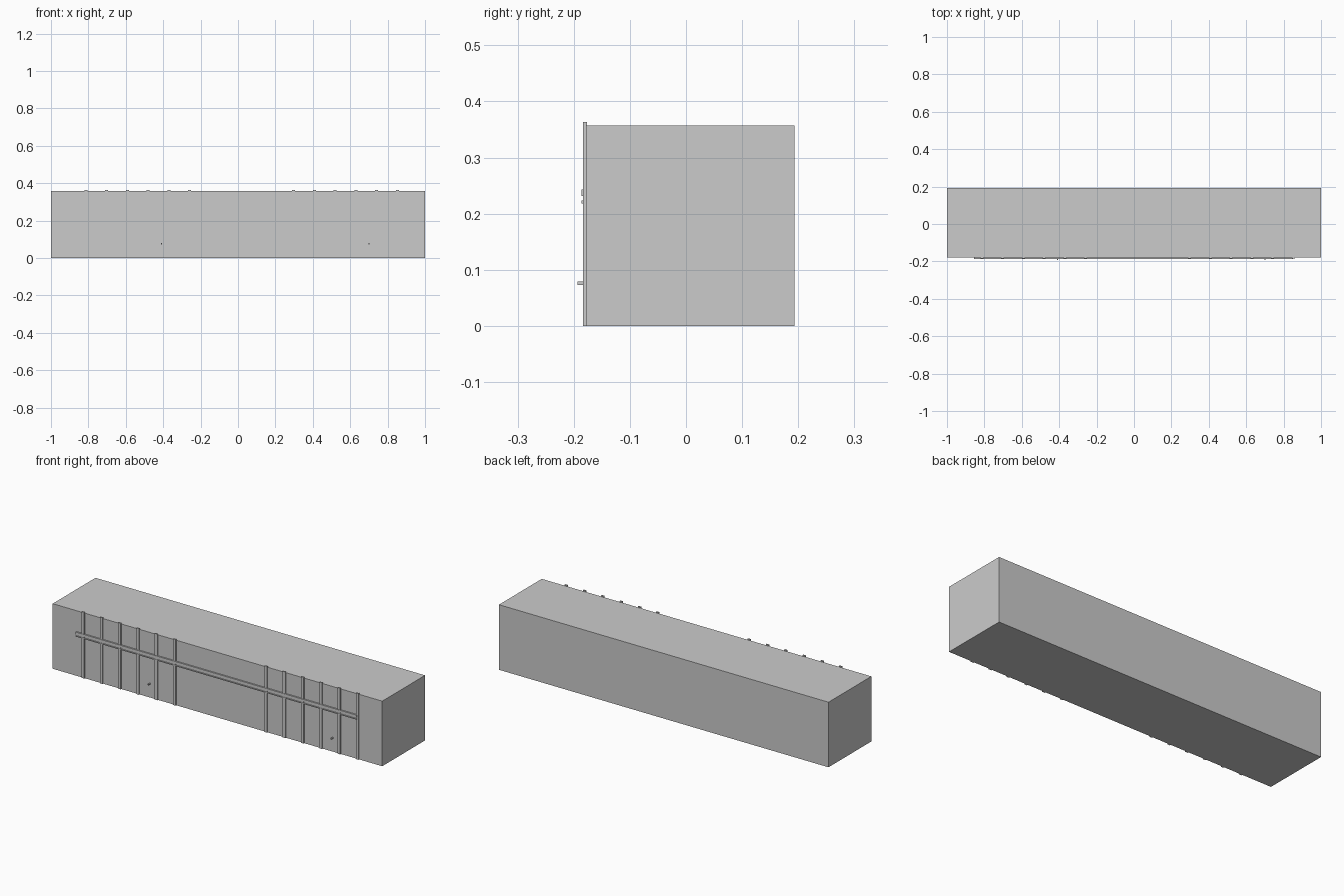
import bpy

if "Cube" in bpy.data.objects:
    bpy.data.objects.remove(bpy.data.objects["Cube"])

WALL = -0.178   # front face of the main block
BACK = 0.193


def box(name, x0, x1, y0, y1, z0, z1):
    bpy.ops.mesh.primitive_cube_add(
        size=1, location=((x0 + x1) / 2, (y0 + y1) / 2, (z0 + z1) / 2))
    ob = bpy.context.object
    ob.name = name
    ob.scale = (x1 - x0, y1 - y0, z1 - z0)
    bpy.ops.object.transform_apply(location=False, rotation=False, scale=True)
    return ob


# Long main block
box("main_block", -1, 1, WALL, BACK, 0, 0.357)

# Two groups of six upright battens on the front
for group, start in (("left", -0.813), ("right", 0.297)):
    for i in range(6):
        x = start + i * 0.111
        box(f"{group}_batten_{i + 1}", x - 0.008, x + 0.008,
            -0.184, WALL + 0.002, 0, 0.363)

# Horizontal rail: backing strip with an upper and a lower lip
box("rail_web", -0.855, 0.85, -0.182, WALL + 0.002, 0.218, 0.243)
box("rail_upper_lip", -0.855, 0.85, -0.186, -0.181, 0.231, 0.243)
box("rail_lower_lip", -0.855, 0.85, -0.186, -0.181, 0.218, 0.223)

# Tiny studs low on the front
for side, x in (("left", -0.41), ("right", 0.70)):
    box(f"{side}_stud", x - 0.003, x + 0.003, -0.193, WALL + 0.002, 0.073, 0.079)
